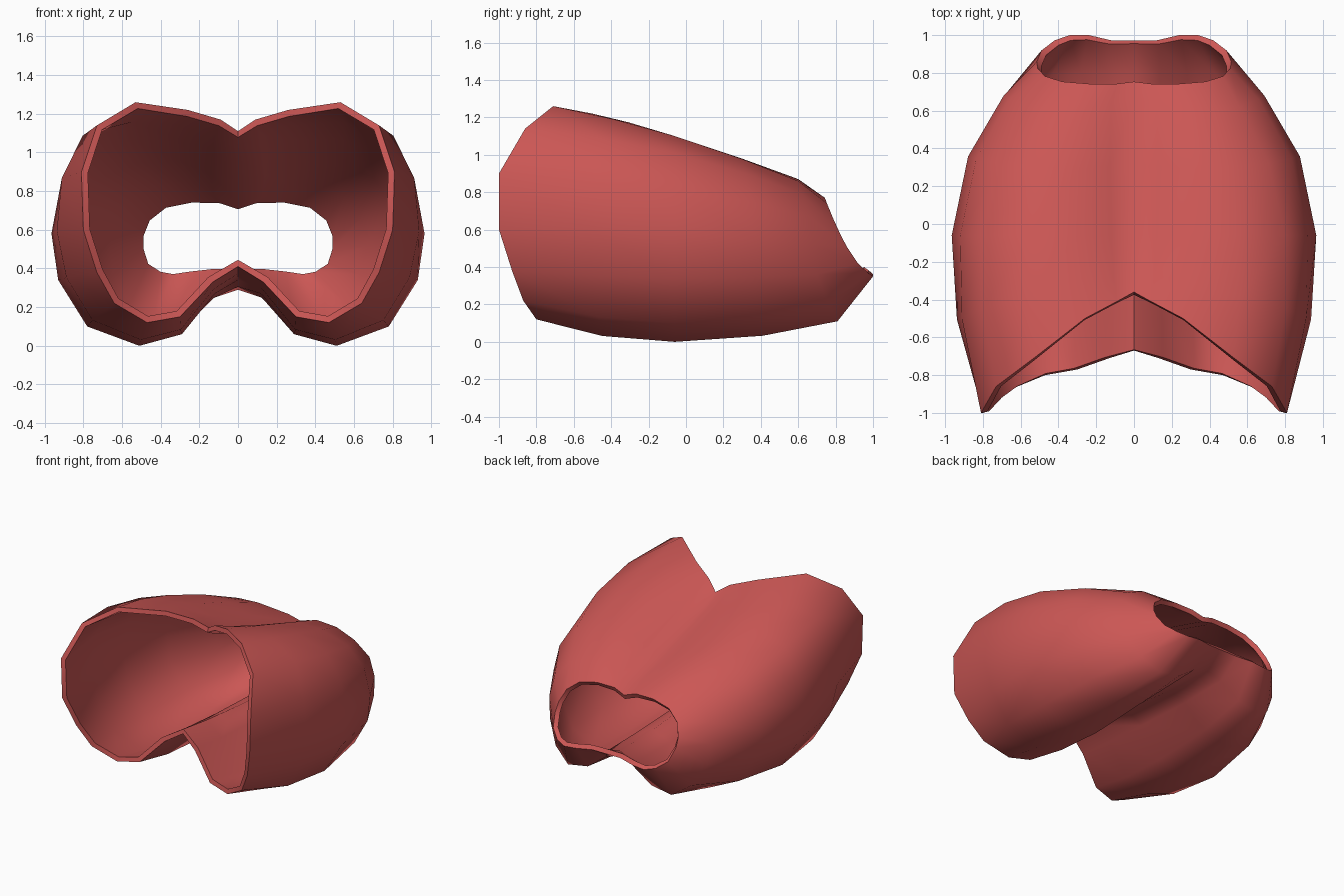
import bpy, math
from mathutils import Vector

if "Cube" in bpy.data.objects:
    bpy.data.objects.remove(bpy.data.objects["Cube"])

# Half cross-sections, from top centre round the +x side to bottom centre
front_rim = [(0, -.36, 1.11), (.09, -.41, 1.17), (.26, -.50, 1.22), (.53, -.71, 1.26),
             (.73, -.86, 1.14), (.81, -1, .90), (.80, -1, .60), (.73, -.93, .38),
             (.64, -.87, .22), (.47, -.80, .12), (.30, -.77, .15), (.13, -.71, .33), (0, -.67, .41)]
middle_xz = [(0, .99), (.12, 1.04), (.30, 1.10), (.55, 1.10), (.80, 1.01), (.92, .82), (.965, .58),
             (.93, .34), (.78, .10), (.51, 0), (.29, .06), (.12, .27), (0, .34)]
shoulder = [(0, .66, .77), (.12, .64, .81), (.25, .60, .87), (.42, .60, .86), (.56, .62, .79),
            (.66, .66, .67), (.69, .68, .52), (.67, .70, .36), (.58, .76, .20), (.44, .81, .11),
            (.27, .81, .14), (.12, .80, .25), (0, .80, .29)]
neck_xz = [(0, .74), (.09, .77), (.24, .77), (.38, .74), (.47, .67), (.51, .58), (.515, .51),
           (.49, .42), (.42, .37), (.34, .35), (.24, .36), (.12, .37), (0, .37)]

A = [Vector(p) for p in front_rim]
B = [Vector((x, -.06, z)) for x, z in middle_xz]
C = [Vector(p) for p in shoulder]
D = [Vector((x, 1 - .25 * (max(z - .36, 0) / .39) ** .6, z)) for x, z in neck_xz]

# Extra smooth stations between the sections
AB = [(3 * a + 6 * b - c) / 8 for a, b, c in zip(A, B, C)]
BC = [(9 * b + 9 * c - a - d) / 16 for a, b, c, d in zip(A, B, C, D)]
for p in BC:
    p.x *= 1.035


def full_ring(half):
    """Mirror a half section into a closed ring."""
    return half + [Vector((-p.x, p.y, p.z)) for p in half[-2:0:-1]]


# Loft the body shell
rings = [full_ring(h) for h in (A, AB, B, BC, C, D)]
n = len(rings[0])
verts = [p for r in rings for p in r]
faces = [(k * n + i, k * n + (i + 1) % n, (k + 1) * n + (i + 1) % n, (k + 1) * n + i)
         for k in range(len(rings) - 1) for i in range(n)]
mesh = bpy.data.meshes.new("padded_shell")
mesh.from_pydata(verts, [], faces)
shell = bpy.data.objects.new("padded_shell", mesh)
bpy.context.collection.objects.link(shell)

# Wall thickness, inward
solid = shell.modifiers.new("wall", 'SOLIDIFY')
solid.thickness = .035
solid.offset = -1

bpy.context.view_layer.objects.active = shell
shell.select_set(True)
bpy.ops.object.modifier_apply(modifier=solid.name)

# Stand it exactly on the ground
low = min(v.co.z for v in shell.data.vertices)
for v in shell.data.vertices:
    v.co.z -= low
bpy.ops.object.shade_smooth_by_angle(angle=math.radians(55))

# Colour
red = bpy.data.materials.new("soft red")
red.diffuse_color = (.60, .095, .09, 1)
red.use_nodes = True
red.node_tree.nodes["Principled BSDF"].inputs["Base Color"].default_value = red.diffuse_color
shell.data.materials.append(red)
